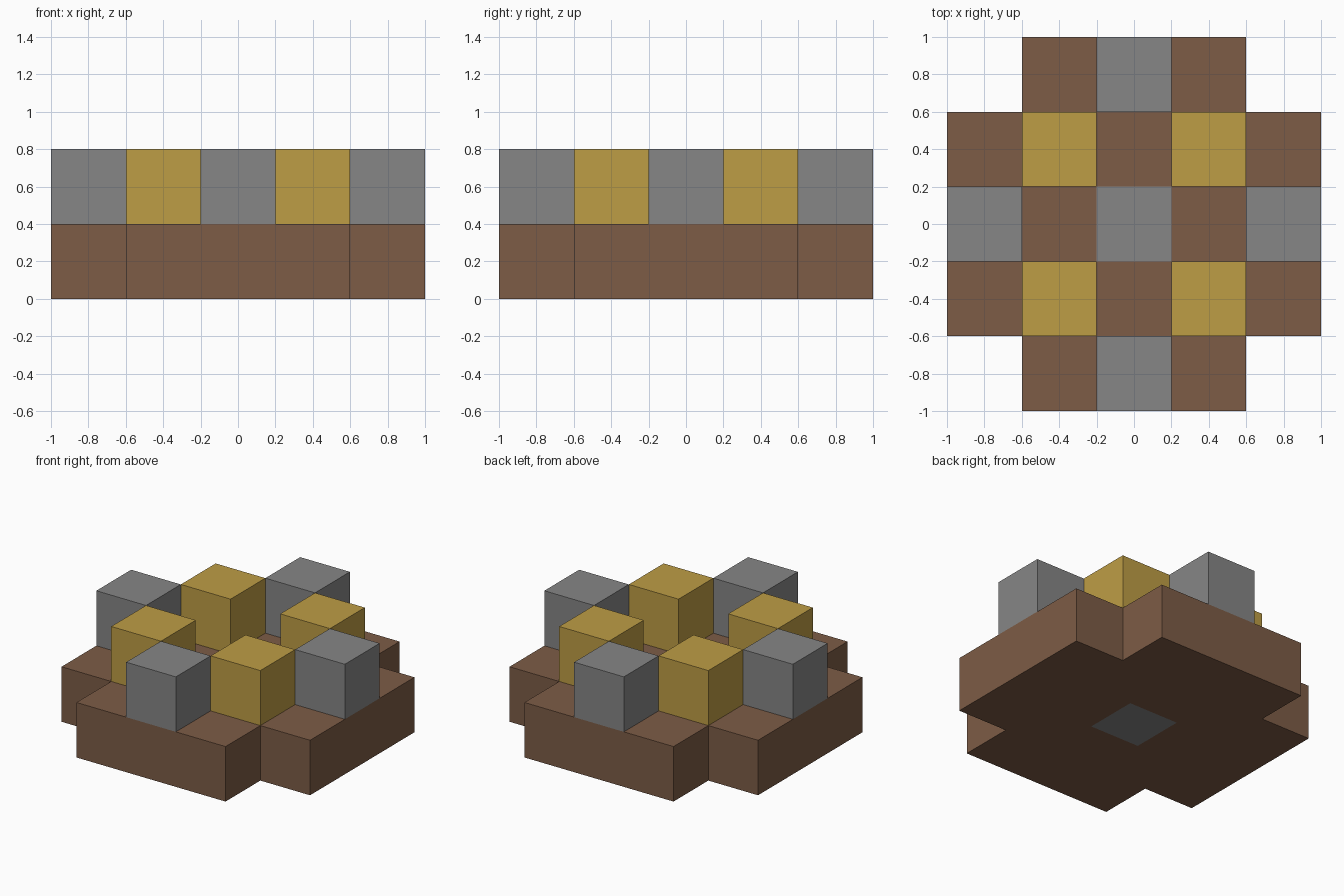
import bpy, bmesh

default = bpy.data.objects.get("Cube")
if default:
    bpy.data.objects.remove(default)

CELL = 0.4


def make_material(name, colour):
    mat = bpy.data.materials.new(name)
    mat.use_nodes = True
    mat.diffuse_color = (*colour, 1)
    mat.node_tree.nodes["Principled BSDF"].inputs["Base Color"].default_value = (*colour, 1)
    return mat


brown = make_material("brown", (0.205, 0.107, 0.061))
grey = make_material("grey", (0.24, 0.24, 0.24))
gold = make_material("gold", (0.515, 0.337, 0.06))


def add_object(name, bm, *materials):
    mesh = bpy.data.meshes.new(name)
    bm.to_mesh(mesh)
    bm.free()
    for mat in materials:
        mesh.materials.append(mat)
    obj = bpy.data.objects.new(name, mesh)
    bpy.context.collection.objects.link(obj)
    return obj


def add_block(name, column, row, mat):
    bm = bmesh.new()
    bmesh.ops.create_cube(bm, size=CELL)
    bmesh.ops.translate(bm, verts=bm.verts, vec=(column * CELL, row * CELL, 1.5 * CELL))
    add_object(name, bm, mat)


# Base slab: five by five cells without the corners, with a grey centre core
bm = bmesh.new()
bmesh.ops.create_grid(bm, x_segments=5, y_segments=5, size=2.5 * CELL)
corners = [f for f in bm.faces
           if min(abs(c) for c in f.calc_center_median().xy) > 1.5 * CELL]
bmesh.ops.delete(bm, geom=corners, context='FACES')
raised = bmesh.ops.extrude_face_region(bm, geom=bm.faces[:], use_keep_orig=True)
top_verts = [g for g in raised["geom"] if isinstance(g, bmesh.types.BMVert)]
bmesh.ops.translate(bm, verts=top_verts, vec=(0, 0, CELL))
bmesh.ops.recalc_face_normals(bm, faces=bm.faces)
for face in bm.faces:
    if face.calc_center_median().xy.length < CELL / 2:
        face.material_index = 1
add_object("base_slab", bm, brown, grey)

# Grey blocks in the middle of each side
for side, column, row in (("front", 0, -2), ("back", 0, 2), ("left", 2, 0), ("right", -2, 0)):
    add_block(side + "_grey_block", column, row, grey)

# Gold blocks on the inner diagonals
for depth, row in (("front", -1), ("back", 1)):
    for side, column in (("left", 1), ("right", -1)):
        add_block(f"{depth}_{side}_gold_block", column, row, gold)
